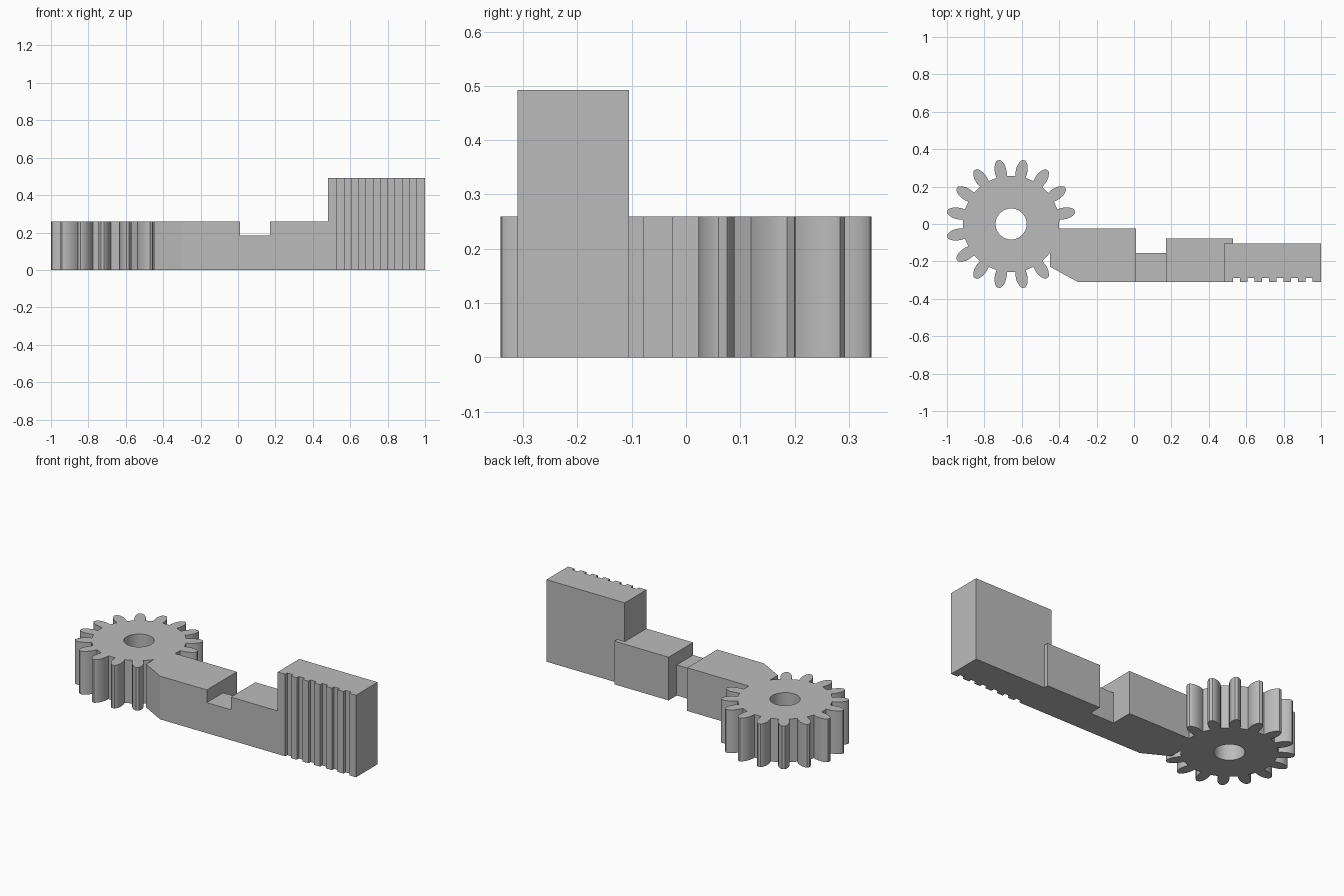
import bpy, bmesh
from math import sin, cos, pi, radians
from mathutils import Matrix, Vector

cube = bpy.data.objects.get("Cube")
if cube:
    bpy.data.objects.remove(cube, do_unlink=True)

grey = bpy.data.materials.new("plain grey")
grey.use_nodes = True
colour = (0.5, 0.5, 0.5, 1)
grey.diffuse_color = colour
grey.node_tree.nodes["Principled BSDF"].inputs["Base Color"].default_value = colour


def prism(name, loops, height, smooth=False):
    """Fill the outline (and any hole loops) and raise it from the ground."""
    bm = bmesh.new()
    edges = []
    for loop in loops:
        verts = [bm.verts.new((x, y, 0)) for x, y in loop]
        edges += [bm.edges.new((a, b)) for a, b in zip(verts, verts[1:] + verts[:1])]
    bmesh.ops.triangle_fill(bm, use_beauty=True, edges=edges, normal=(0, 0, 1))
    top = bmesh.ops.extrude_face_region(bm, geom=bm.faces[:], use_keep_orig=True)
    moved = [v for v in top["geom"] if isinstance(v, bmesh.types.BMVert)]
    bmesh.ops.translate(bm, verts=moved, vec=(0, 0, height))
    bmesh.ops.recalc_face_normals(bm, faces=bm.faces[:])
    bmesh.ops.dissolve_limit(bm, angle_limit=radians(0.5),
                             verts=bm.verts[:], edges=bm.edges[:])
    mesh = bpy.data.meshes.new(name)
    bm.to_mesh(mesh)
    bm.free()
    mesh.materials.append(grey)
    obj = bpy.data.objects.new(name, mesh)
    bpy.context.collection.objects.link(obj)
    if smooth:
        bpy.ops.object.select_all(action='DESELECT')
        obj.select_set(True)
        bpy.context.view_layer.objects.active = obj
        bpy.ops.object.shade_smooth_by_angle(angle=radians(32))
    return obj


def arc(radius, start, end, steps):
    """Points on a circle about the gear centre, angles in degrees."""
    angles = [radians(start + (end - start) * i / steps) for i in range(steps + 1)]
    return [(centre.x + radius * cos(a), centre.y + radius * sin(a)) for a in angles]


centre = Vector((-0.657, 0))
low, front = 0.259, -0.31

# Gear: sixteen bulging teeth, two of them replaced by the arm
half_tooth = [(0.257, 0.028), (0.275, 0.031), (0.295, 0.031), (0.315, 0.028),
              (0.332, 0.021), (0.342, 0.014), (0.347, 0.008)]
tooth = [(r, -w) for r, w in half_tooth] + half_tooth[::-1]
step = 360 / 16
outline = []
for k in range(14):
    turn = Matrix.Rotation(radians(step * (k + 0.5)), 2)
    outline += [tuple(centre + turn @ Vector(p)) for p in tooth]
outline += arc(0.258, -48, -6, 12)
hole = arc(0.083, 0, 360, 48)[:-1]
prism("gear", [outline, hole], low, smooth=True)

# Arm: wide part joined to the gear, thin neck, then narrower part
arm = arc(0.25, -7, -34, 8)
arm += [(-0.45, -0.153), (-0.45, -0.228), (-0.3, front), (0.01, front),
        (0.01, -0.025), (-0.402, -0.025)]
prism("arm", [arm], low)


def box(x0, x1, back):
    return [(x0, front), (x1, front), (x1, back), (x0, back)]


prism("neck", [box(0.01, 0.17, -0.155)], 0.183)
prism("rack_mount", [box(0.17, 0.53, -0.078)], low)

# Rack: tall block with six square grooves down its front
pitch, width, depth = 0.0775, 0.038, 0.02
rack = [(0.48, front)]
for i in range(6):
    x = 0.53 + i * pitch
    rack += [(x, front), (x, front + depth),
             (x + width, front + depth), (x + width, front)]
rack += [(1, front), (1, -0.105), (0.48, -0.105)]
prism("rack", [rack], 0.492)
